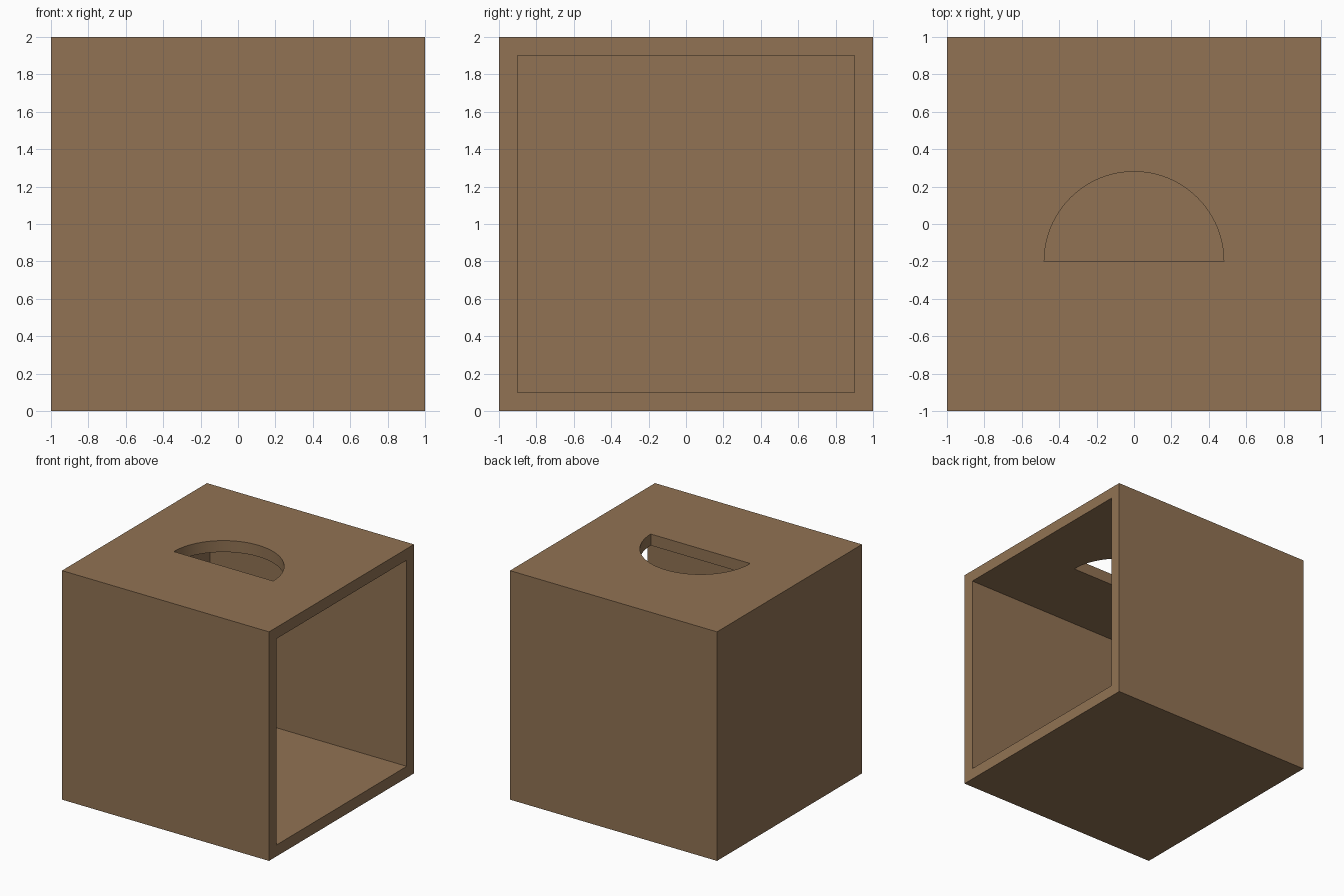
import bpy, bmesh, math
from mathutils import Vector

if "Cube" in bpy.data.objects:
    bpy.data.objects.remove(bpy.data.objects["Cube"], do_unlink=True)

SIZE, WALL = 2.0, 0.1
HOLE_RADIUS, HOLE_Y, HOLE_STEPS = 0.48, -0.2, 48

# Cardboard brown
color = (0.283, 0.171, 0.087, 1.0)
brown = bpy.data.materials.new("cardboard_brown")
brown.use_nodes = True
brown.diffuse_color = color
bsdf = brown.node_tree.nodes["Principled BSDF"]
bsdf.inputs["Base Color"].default_value = color
bsdf.inputs["Roughness"].default_value = 0.8


def make_object(name, bm):
    bmesh.ops.recalc_face_normals(bm, faces=bm.faces)
    mesh = bpy.data.meshes.new(name)
    bm.to_mesh(mesh)
    bm.free()
    mesh.materials.append(brown)
    obj = bpy.data.objects.new(name, mesh)
    bpy.context.collection.objects.link(obj)
    return obj


# Box shell: a cube without its +x side, thickened inwards
bm = bmesh.new()
bmesh.ops.create_cube(bm, size=SIZE)
bmesh.ops.translate(bm, verts=bm.verts, vec=(0, 0, SIZE / 2))
open_side = [f for f in bm.faces if f.calc_center_median().x > 0.9]
bmesh.ops.delete(bm, geom=open_side, context='FACES_ONLY')
# Orient outwards explicitly, since the shell is open
center = Vector((0, 0, SIZE / 2))
box = make_object("open_box", bm)
for poly in box.data.polygons:
    if poly.normal.dot(poly.center - center) < 0:
        poly.flip()

solid = box.modifiers.new("walls", 'SOLIDIFY')
solid.thickness = WALL
solid.offset = -1
solid.use_even_offset = True

# Half-round cutter for the hole in the top
bm = bmesh.new()
arc = [math.pi * i / HOLE_STEPS for i in range(HOLE_STEPS + 1)]
ring = [bm.verts.new((HOLE_RADIUS * math.cos(a),
                      HOLE_Y + HOLE_RADIUS * math.sin(a), SIZE - 0.3)) for a in arc]
profile = bm.faces.new(ring)
top = bmesh.ops.extrude_face_region(bm, geom=[profile])["geom"]
bmesh.ops.translate(bm, vec=(0, 0, 0.5),
                    verts=[v for v in top if isinstance(v, bmesh.types.BMVert)])
cutter = make_object("hole_cutter", bm)
cutter.hide_render = True

cut = box.modifiers.new("top_hole", 'BOOLEAN')
cut.operation = 'DIFFERENCE'
cut.solver = 'EXACT'
cut.object = cutter

# Apply the modifiers and drop the cutter
bpy.ops.object.select_all(action='DESELECT')
box.select_set(True)
bpy.context.view_layer.objects.active = box
for name in ("walls", "top_hole"):
    bpy.ops.object.modifier_apply(modifier=name)
bpy.data.objects.remove(cutter, do_unlink=True)

# Smooth hole rim, crisp box edges
bpy.ops.object.shade_smooth_by_angle(angle=math.radians(30))
